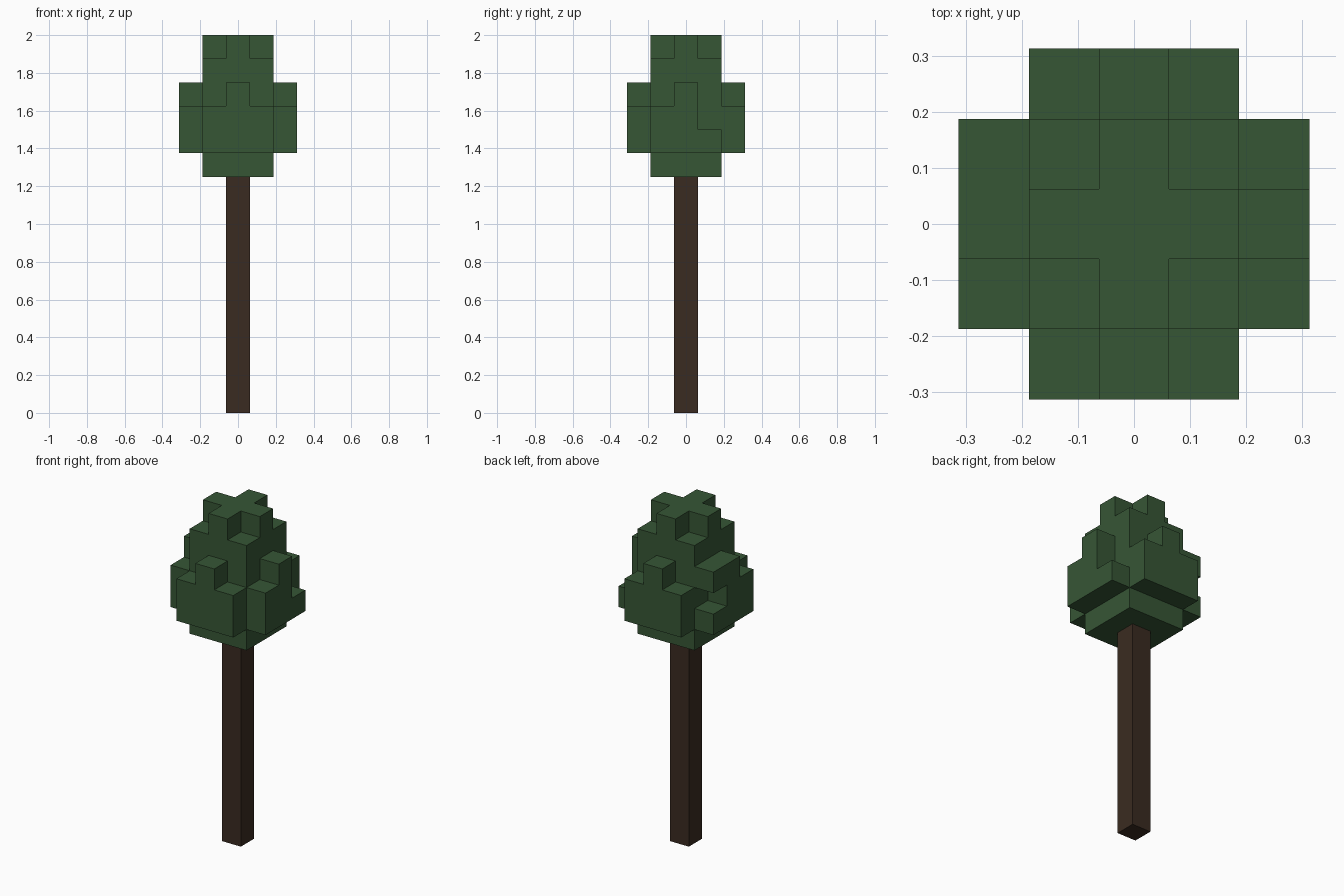
import bpy
import bmesh
from mathutils import Vector

if "Cube" in bpy.data.objects:
    bpy.data.objects.remove(bpy.data.objects["Cube"])

U = 0.125  # edge length of one block


def material(name, rgb):
    m = bpy.data.materials.new(name)
    m.diffuse_color = (*rgb, 1.0)
    m.use_nodes = True
    m.node_tree.nodes["Principled BSDF"].inputs["Base Color"].default_value = m.diffuse_color
    return m


def block_hull(name, cells, mat):
    """Outer skin of a set of unit blocks; x, y centred on a cell, z is its floor."""
    bm = bmesh.new()
    corners = {}

    def vert(p):
        key = tuple(round(c * 2) for c in p)
        if key not in corners:
            corners[key] = bm.verts.new(p * U)
        return corners[key]

    for cell in sorted(cells):
        centre = Vector(cell) + Vector((0, 0, 0.5))
        for axis in range(3):
            for sign in (-1, 1):
                n = Vector((0, 0, 0))
                n[axis] = sign
                if tuple(int(c) for c in Vector(cell) + n) in cells:
                    continue
                a = Vector((0, 0, 0))
                a[(axis + 1) % 3] = 0.5
                b = n.cross(a)
                mid = centre + n * 0.5
                bm.faces.new([vert(mid + s * a + t * b)
                              for s, t in ((1, 1), (-1, 1), (-1, -1), (1, -1))])
    bm.normal_update()
    for f in bm.faces:
        outward = f.normal
        if outward.length == 0:
            raise ValueError("empty face")
    bmesh.ops.recalc_face_normals(bm, faces=bm.faces[:])
    mesh = bpy.data.meshes.new(name)
    bm.to_mesh(mesh)
    bm.free()
    mesh.materials.append(mat)
    obj = bpy.data.objects.new(name, mesh)
    bpy.context.collection.objects.link(obj)
    return obj


bark = material("dark brown bark", (0.042, 0.024, 0.015))
leaf = material("forest green leaves", (0.037, 0.093, 0.036))

# Trunk: one tall square post
bpy.ops.mesh.primitive_cube_add(size=1, location=(0, 0, 5 * U))
trunk = bpy.context.object
trunk.name = "trunk"
trunk.scale = (U, U, 10 * U)
bpy.ops.object.transform_apply(location=True, scale=True)
trunk.data.materials.append(bark)

# Crown: square core, four side bulges and a cross-shaped tip
span = (-1, 0, 1)
cells = {(x, y, z) for x in span for y in span for z in range(10, 15)}
cells |= {(x, y, 15) for x in span for y in span if x * y == 0}
for side in (-2, 2):
    for i in span:
        for z in (11, 12):
            cells |= {(side, i, z), (i, side, z)}
    cells |= {(side, 0, 13), (0, side, 13)}

# Irregular leaf clumps at the two back corners
cells -= {(2, 1, 12), (-2, 1, 12)}
cells.add((-2, 1, 13))
block_hull("leaf_crown", cells, leaf)
